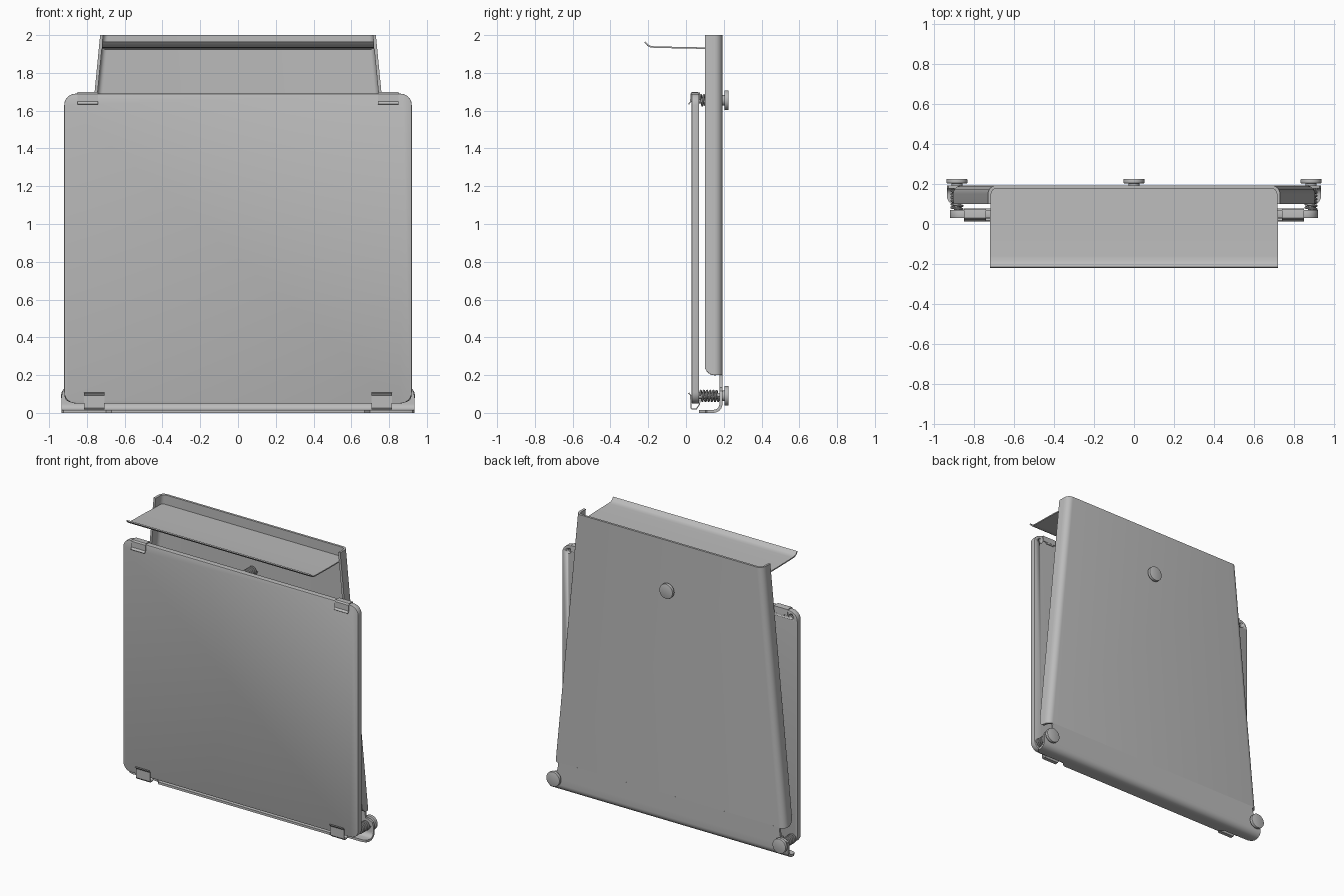
import bpy, bmesh
from math import sin, cos, pi, radians

cube = bpy.data.objects.get("Cube")
if cube:
    bpy.data.objects.remove(cube, do_unlink=True)

grey = bpy.data.materials.new("plain grey")
grey.use_nodes = True
GREY = (0.5, 0.5, 0.5, 1)
grey.diffuse_color = GREY
grey.node_tree.nodes["Principled BSDF"].inputs["Base Color"].default_value = GREY


def finish(name, bm, thickness=0, bevel=0):
    """Turn a bmesh into a finished, shaded object."""
    bmesh.ops.remove_doubles(bm, verts=bm.verts, dist=0.0001)
    bmesh.ops.recalc_face_normals(bm, faces=bm.faces)
    mesh = bpy.data.meshes.new(name)
    bm.to_mesh(mesh)
    bm.free()
    mesh.materials.append(grey)
    ob = bpy.data.objects.new(name, mesh)
    bpy.context.collection.objects.link(ob)
    if thickness:
        mod = ob.modifiers.new("sheet", 'SOLIDIFY')
        mod.thickness = thickness
        mod.offset = 0
    if bevel:
        mod = ob.modifiers.new("edge", 'BEVEL')
        mod.width = bevel
        mod.segments = 2
        mod.limit_method = 'ANGLE'
    bpy.ops.object.select_all(action='DESELECT')
    ob.select_set(True)
    bpy.context.view_layer.objects.active = ob
    bpy.ops.object.convert(target='MESH')
    bpy.ops.object.shade_smooth_by_angle(angle=radians(35))
    return ob


def loft(name, rows, thickness=0):
    """Skin a grid of equal rows of points."""
    bm = bmesh.new()
    grid = [[bm.verts.new(p) for p in row] for row in rows]
    for a, b in zip(grid, grid[1:]):
        for i in range(len(a) - 1):
            bm.faces.new((a[i], a[i + 1], b[i + 1], b[i]))
    return finish(name, bm, thickness)


def slab(name, outline, y0, y1, bevel=0):
    """Extrude an (x, z) outline along y."""
    bm = bmesh.new()
    face = bm.faces.new([bm.verts.new((x, y0, z)) for x, z in outline])
    new = bmesh.ops.extrude_face_region(bm, geom=[face])
    bmesh.ops.translate(bm, vec=(0, y1 - y0, 0),
                        verts=[v for v in new["geom"] if isinstance(v, bmesh.types.BMVert)])
    return finish(name, bm, bevel=bevel)


def circle(x, z, r, n=32):
    return [(x + r * cos(2 * pi * i / n), z + r * sin(2 * pi * i / n)) for i in range(n)]


def strip(name, path, thickness, cx=0):
    """Bent sheet: path of (y, z, half width)."""
    return loft(name, [[(cx - w, y, z), (cx + w, y, z)] for y, z, w in path], thickness)


# Front plate with rounded corners and blind corner holes
W, LOW, HIGH, R = 0.92, 0.05, 1.69, 0.06
outline = []
for k, (cx, cz) in enumerate([(W - R, HIGH - R), (R - W, HIGH - R), (R - W, LOW + R), (W - R, LOW + R)]):
    for i in range(7):
        a = pi / 2 * (k + i / 6)
        outline.append((cx + R * cos(a), cz + R * sin(a)))
plate = slab("front_plate", outline, 0.03, 0.07, 0.003)
for x in (-0.87, 0.87):
    cutter = slab("hole_cutter", circle(x, 1.65, 0.018, 16), 0.045, 0.1)
    mod = plate.modifiers.new("hole", 'BOOLEAN')
    mod.operation = 'DIFFERENCE'
    mod.object = cutter
    mod.solver = 'EXACT'
    cutter.hide_render = True
    bpy.ops.object.select_all(action='DESELECT')
    plate.select_set(True)
    bpy.context.view_layer.objects.active = plate
    bpy.ops.object.modifier_apply(modifier=mod.name)
    bpy.data.objects.remove(cutter, do_unlink=True)

# Tapered back sheet with side flanges bent forward
SHEET, BACK, BEND = 0.016, 0.185, 0.035


def channel(z, front):
    half = 0.722 + 0.097 * (2 - z)
    side = [(half, front)]
    for i in range(7):
        a = pi / 2 * i / 6
        side.append((half - BEND + BEND * cos(a), max(front, BACK - BEND + BEND * sin(a))))
    return [(x, y, z) for x, y in side] + [(-x, y, z) for x, y in reversed(side)]


rows = []
for i in range(7):
    a = pi / 2 * i / 6
    rows.append(channel(0.25 - 0.05 * cos(a), 0.15 - 0.05 * sin(a)))
rows.append(channel(2.0, 0.10))
loft("back_sheet", rows, SHEET)

# Bottom lip, bent up into the ears that carry the lower screws
lip = [(0.07, 0.008, 0.67), (0.10, 0.008, 0.70), (0.101, 0.008, 0.90),
       (0.11, 0.008, 0.925), (0.13, 0.008, 0.935)]
for i in range(7):
    a = pi / 2 * i / 6
    lip.append((0.145 + 0.04 * sin(a), 0.048 - 0.04 * cos(a), 0.935))
lip += [(BACK, 0.09, 0.935), (BACK, 0.115, 0.927), (BACK, 0.13, 0.90),
        (BACK, 0.135, 0.875), (BACK, 0.19, 0.865), (BACK, 0.205, 0.868)]
strip("bottom_lip", lip, SHEET)

# Top shelf with an upturned front lip
strip("top_shelf", [(0.18, 1.929, 0.715), (0.0, 1.933, 0.72), (-0.16, 1.936, 0.72),
                    (-0.185, 1.938, 0.72), (-0.202, 1.946, 0.72), (-0.218, 1.963, 0.72)], 0.008)

# Adjusting screws, knobs and springs
for label, x, z in (("left", 0.885, 0.09), ("right", -0.885, 0.09), ("top", 0, 1.655)):
    slab(label + "_screw", circle(x, z, 0.016, 16), 0.05, 0.21)
    slab(label + "_knob_collar", circle(x, z, 0.028), 0.19, 0.207)
    slab(label + "_knob", circle(x, z, 0.052), 0.203, 0.225, 0.003)
    coils, steps = 6, 20
    rings = []
    for s in range(coils * steps + 1):
        a = 2 * pi * s / steps
        y = 0.074 + 0.1 * s / (coils * steps)
        ring = []
        for j in range(9):
            b = 2 * pi * j / 8
            r = 0.027 + 0.006 * cos(b)
            ring.append((x + r * cos(a), y + 0.006 * sin(b), z + r * sin(a)))
        rings.append(ring)
    loft(label + "_spring", rings)

# Corner screws at the upper plate corners, with springs reaching the sheet edge
for label, x in (("left", 0.79), ("right", -0.79)):
    slab(label + "_clip_slot_tab", [(x - 0.03, 1.645), (x + 0.03, 1.645),
                                    (x + 0.03, 1.66), (x - 0.03, 1.66)], 0.069, 0.076)

# Spring clips folded round the plate edge
for level, edge, up, cx, drop in (("upper", HIGH, 1, 0.795, 0.006), ("lower", LOW, -1, 0.76, 0.03)):
    for label, side in (("left", 1), ("right", -1)):
        fold = [(0.014, -0.056), (0.025, -0.042), (0.026, drop - 0.008), (0.032, drop),
                (0.055, drop), (0.072, 0.004), (0.074, -0.035)]
        strip(f"{level}_{label}_clip", [(y, edge + up * d, 0.054) for y, d in fold], 0.006, side * cx)
